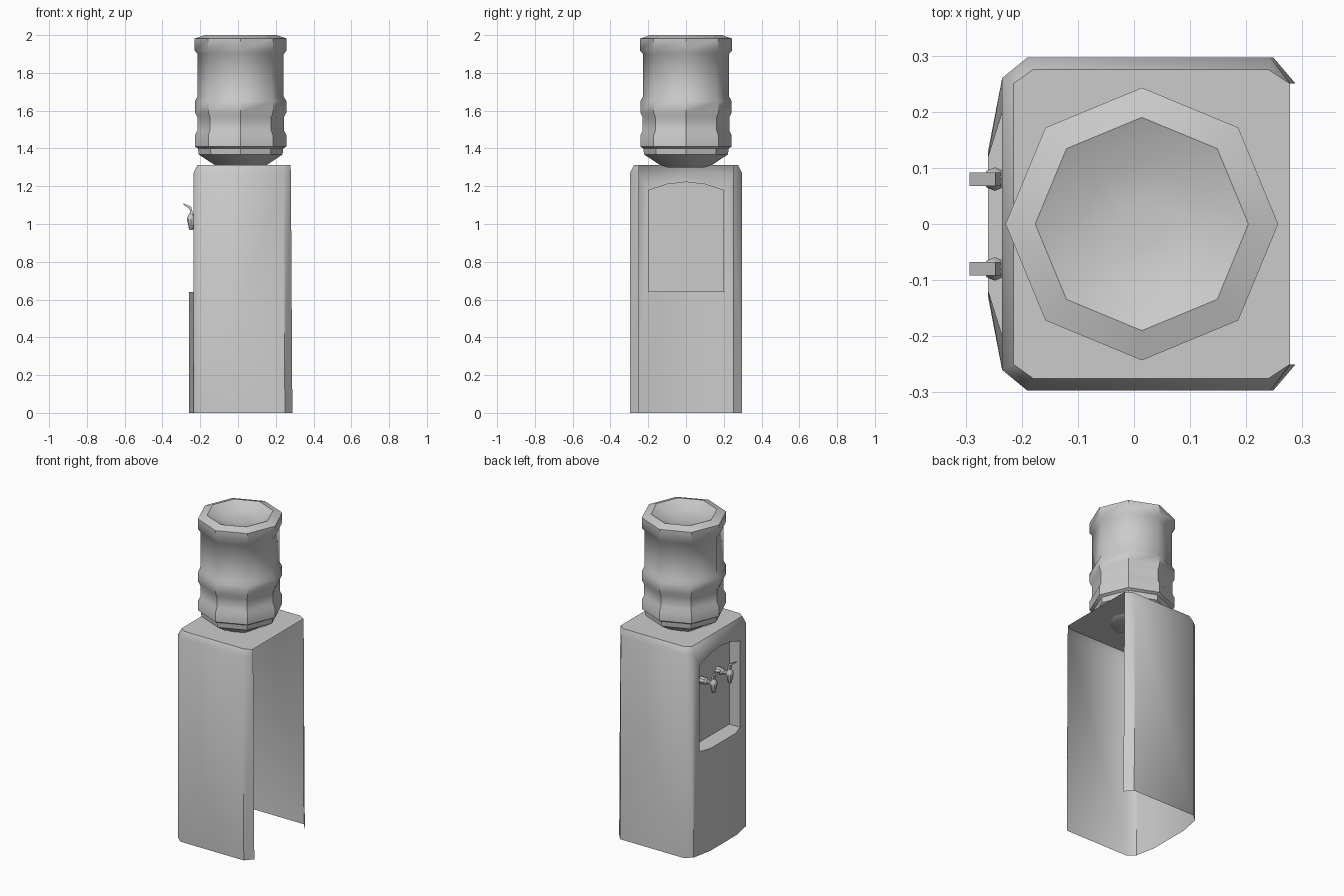
import bpy, bmesh, math
from mathutils import Vector

if "Cube" in bpy.data.objects:
    bpy.data.objects.remove(bpy.data.objects["Cube"])


def finish(name, bm, angle=40):
    bmesh.ops.remove_doubles(bm, verts=bm.verts, dist=1e-4)
    bmesh.ops.recalc_face_normals(bm, faces=bm.faces)
    me = bpy.data.meshes.new(name)
    bm.to_mesh(me)
    bm.free()
    ob = bpy.data.objects.new(name, me)
    bpy.context.collection.objects.link(ob)
    bpy.ops.object.select_all(action='DESELECT')
    bpy.context.view_layer.objects.active = ob
    ob.select_set(True)
    bpy.ops.object.shade_smooth_by_angle(angle=math.radians(angle))
    return ob


def lathe(bm, profile, segs, origin, axis='Z'):
    """Revolve (radius, height) pairs round an axis through origin."""
    rings = []
    for r, h in profile:
        ring = []
        for i in range(segs):
            a = 2 * math.pi * i / segs
            c, s = r * math.cos(a), r * math.sin(a)
            p = Vector((c, s, h)) if axis == 'Z' else Vector((h, c, s))
            ring.append(bm.verts.new(p + Vector(origin)))
        rings.append(ring)
    for a, b in zip(rings, rings[1:]):
        for i in range(segs):
            j = (i + 1) % segs
            bm.faces.new((a[i], a[j], b[j], b[i]))
    for ring in (rings[0], rings[-1]):
        bm.faces.new(ring)


# Cabinet: half shell, open at the back and underneath, mirrored across y
F, B, P = -0.235, -0.16, -0.26      # front plane, recess back, apron front
Z0, ZS, ZT, ZR = 0.0, 1.27, 1.312, 0.64
low = [(F, .26, Z0), (-.19, .297, Z0), (.248, .297, Z0), (.288, .25, Z0)]
mid = [(F, .26, ZS), (-.19, .297, ZS), (.243, .297, ZS), (.28, .25, ZS)]
top = [(-.215, .25, ZT), (-.18, .275, ZT), (.24, .275, ZT), (.278, .25, ZT)]
arch = [(.2, ZR), (.2, 1.18), (.1, 1.213), (0, 1.225)]

bm = bmesh.new()


def face(*pts):
    bm.faces.new([bm.verts.new(p) for p in pts])


for a, b in ((low, mid), (mid, top)):
    for i in range(3):
        face(a[i], a[i + 1], b[i + 1], b[i])
face((top[0][0], 0, ZT), *top, (top[3][0], 0, ZT))
face((F, 0, ZS), mid[0], top[0], (top[0][0], 0, ZT))
# front surround
face(*[(F, y, z) for y, z in arch[:0:-1]], mid[0], (F, 0, ZS))
face((F, .2, 1.18), (F, .2, ZR), low[0], mid[0])
# bulging lower apron
face(low[0], (P, .13, Z0), (P, .12, ZR), (F, .2, ZR))
face((P, .13, Z0), (P, 0, Z0), (P, 0, ZR), (P, .12, ZR))
# arched recess
for (y0, z0), (y1, z1) in zip(arch, arch[1:]):
    face((F, y0, z0), (F, y1, z1), (B, y1, z1), (B, y0, z0))
face(*[(B, y, z) for y, z in arch], (B, 0, ZR))
face((P, 0, ZR), (P, .12, ZR), (F, .2, ZR), (B, .2, ZR), (B, 0, ZR))
cabinet = finish("cabinet", bm, 50)
m = cabinet.modifiers.new("mirror", 'MIRROR')
m.use_axis = (False, True, False)

# Water bottle: eight-sided, ribbed, with a dished top
bm = bmesh.new()
lathe(bm, [(.10, 1.30), (.14, 1.314), (.222, 1.368), (.226, 1.40), (.242, 1.41),
           (.242, 1.47), (.229, 1.495), (.229, 1.565), (.242, 1.59), (.242, 1.65),
           (.228, 1.675), (.228, 1.90), (.243, 1.918), (.243, 1.982), (.19, 2.0),
           (.11, 1.965), (.04, 1.96)], 8, (.014, 0, 0))
finish("water_bottle", bm)

# Taps: stem from the recess, tapered spout and bent lever
for side, y in (("left", .08), ("right", -.08)):
    bm = bmesh.new()
    lathe(bm, [(.022, B), (.022, -.195), (.012, -.205), (.012, -.245)], 8, (0, y, 1.025), 'X')
    lathe(bm, [(.009, .968), (.012, .975), (.021, 1.02), (.021, 1.035), (.01, 1.055)],
          8, (-.248, y, 0))
    path = [(-.243, 1.045, .008), (-.252, 1.085, .008), (-.288, 1.105, .009)]
    rings = []
    for x, z, t in path:
        rings.append([bm.verts.new((x + dx * .6, y + dy, z + dz * .7)) for dx, dy, dz in
                      ((-t, -.012, -t), (-t, .012, -t), (t, .012, t), (t, -.012, t))])
    for a, b in zip(rings, rings[1:]):
        for i in range(4):
            bm.faces.new((a[i], a[(i + 1) % 4], b[(i + 1) % 4], b[i]))
    bm.faces.new(rings[0])
    bm.faces.new(rings[-1])
    # lever slab offset runs across its length
    for ring, sx in zip(rings, (1, 1, -1)):
        for v in ring:
            if sx < 0:
                v.co.x = 2 * -.288 - v.co.x
    finish(side + "_tap", bm)
